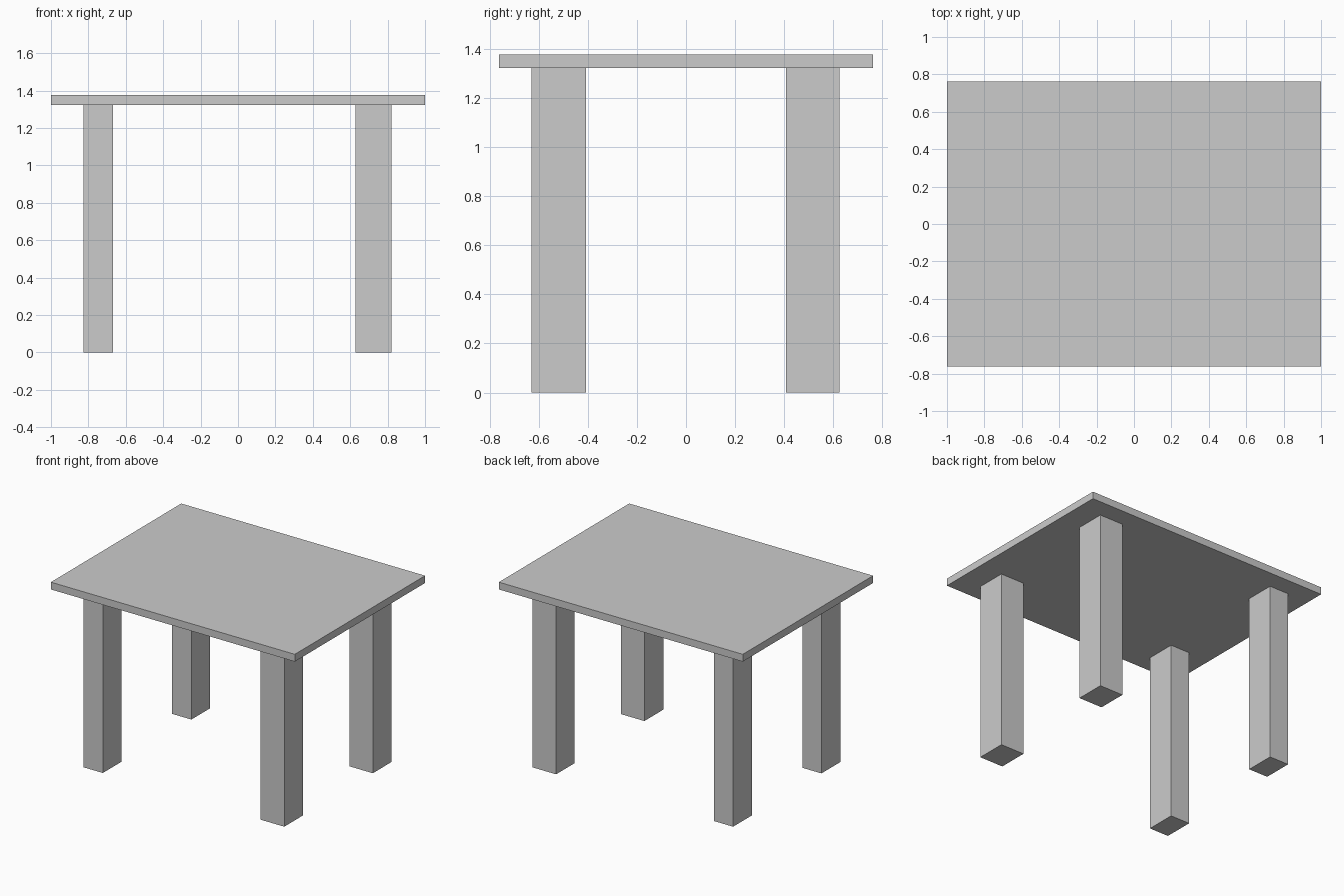
import bpy

if "Cube" in bpy.data.objects:
    bpy.data.objects.remove(bpy.data.objects["Cube"])


def box(name, x0, x1, y0, y1, z0, z1):
    bpy.ops.mesh.primitive_cube_add(size=1, location=((x0 + x1) / 2, (y0 + y1) / 2, (z0 + z1) / 2))
    ob = bpy.context.object
    ob.name = name
    ob.scale = (x1 - x0, y1 - y0, z1 - z0)
    bpy.ops.object.transform_apply(location=False, rotation=False, scale=True)
    return ob


LEG_TOP, TABLE_TOP = 1.323, 1.377

# Table top slab
box("table_top", -1, 1, -0.763, 0.763, LEG_TOP, TABLE_TOP)

# Four legs: the left pair is narrower than the right pair
for side, x0, x1 in (("left", -0.825, -0.668), ("right", 0.627, 0.82)):
    for end, y0, y1 in (("front", -0.629, -0.408), ("back", 0.408, 0.626)):
        box(f"{end}_{side}_leg", x0, x1, y0, y1, 0, LEG_TOP)
